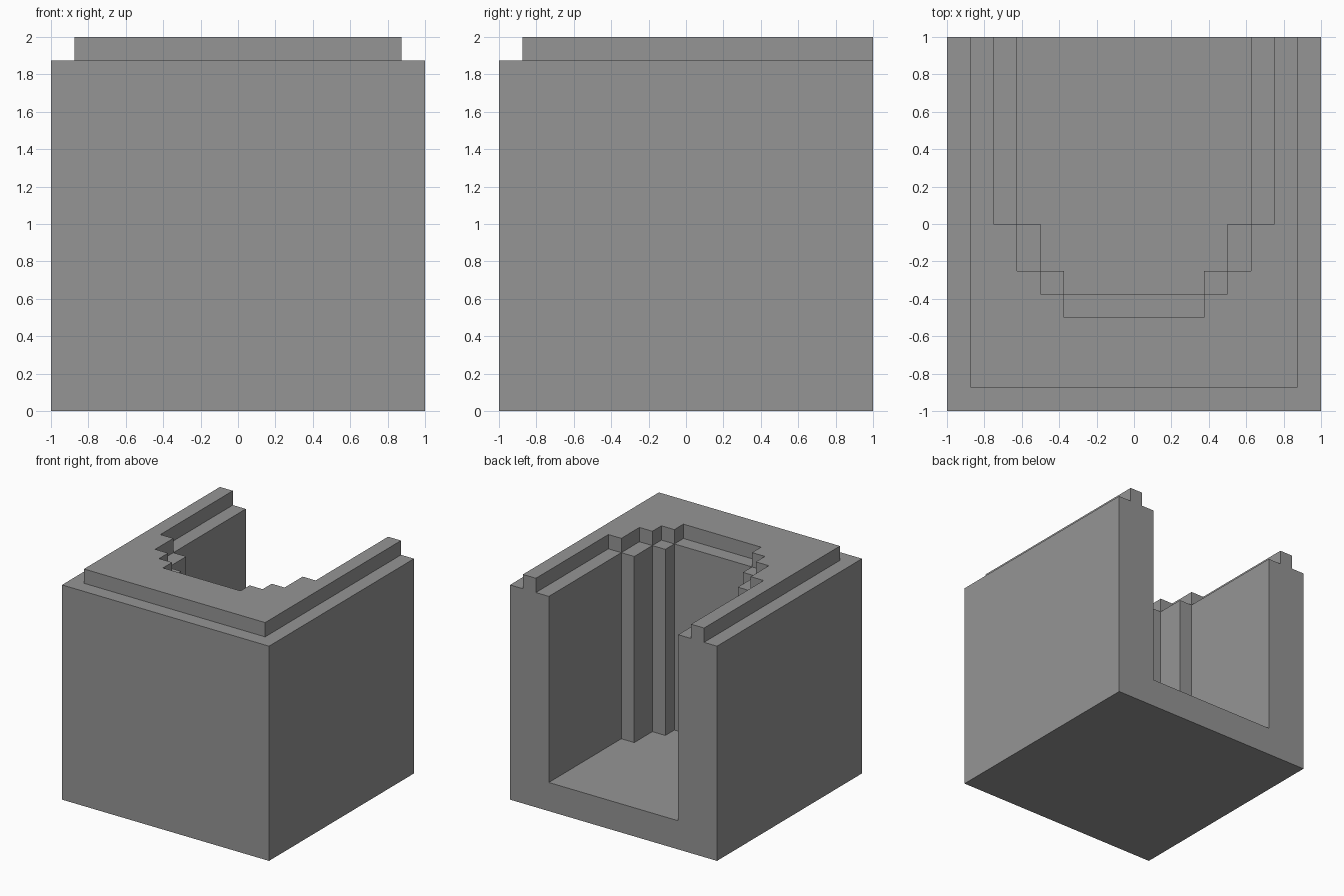
import bpy
import bmesh

cube = bpy.data.objects.get("Cube")
if cube:
    bpy.data.objects.remove(cube, do_unlink=True)

grey = bpy.data.materials.new("stone grey")
grey.use_nodes = True
grey.diffuse_color = (0.3, 0.3, 0.3, 1)
grey.node_tree.nodes["Principled BSDF"].inputs["Base Color"].default_value = (0.3, 0.3, 0.3, 1)


def prism(name, half, z0, z1):
    """Extrude a left-right symmetric outline, given by its +x half."""
    outline = half + [(-x, y) for x, y in reversed(half)]
    bm = bmesh.new()
    face = bm.faces.new([bm.verts.new((x, y, z0)) for x, y in outline])
    top = bmesh.ops.extrude_face_region(bm, geom=[face])["geom"]
    bmesh.ops.translate(bm, vec=(0, 0, z1 - z0),
                        verts=[v for v in top if isinstance(v, bmesh.types.BMVert)])
    bmesh.ops.recalc_face_normals(bm, faces=bm.faces)
    mesh = bpy.data.meshes.new(name)
    bm.to_mesh(mesh)
    bm.free()
    mesh.materials.append(grey)
    obj = bpy.data.objects.new(name, mesh)
    bpy.context.collection.objects.link(obj)
    return obj


def cut(target, cutter):
    """Subtract the cutter for good and remove it."""
    cutter.hide_render = True
    mod = target.modifiers.new("cut", 'BOOLEAN')
    mod.operation = 'DIFFERENCE'
    mod.solver = 'EXACT'
    mod.object = cutter
    bpy.context.view_layer.objects.active = target
    bpy.ops.object.modifier_apply(modifier=mod.name)
    bpy.data.objects.remove(cutter, do_unlink=True)


FLOOR, SHOULDER, TOP = 0.25, 1.875, 2.0
OVER = 1.2  # cutters run out past the open back

# Solid block
block = prism("hollow_block", [(1, -1), (1, 1)], 0, TOP)

# Step around the outside of the top rim, open at the back
rim = [(OVER, OVER), (0.875, OVER), (0.875, -0.875)]
outside = [(-x, y) for x, y in rim] + [(-OVER, -OVER)]
cut(block, prism("rim_cutter",
                 [(0.875, -0.875), (0.875, OVER), (OVER, OVER), (OVER, -OVER)][::-1],
                 SHOULDER, TOP + 0.2))

# Stepped pocket down to the floor
cut(block, prism("pocket_cutter",
                 [(0.375, -0.375), (0.375, -0.25), (0.5, -0.25), (0.5, 0),
                  (0.625, 0), (0.625, OVER)], FLOOR, TOP + 0.2))

# Wider stepped recess behind the rim
cut(block, prism("recess_cutter",
                 [(0.375, -0.5), (0.375, -0.375), (0.5, -0.375), (0.5, -0.25),
                  (0.625, -0.25), (0.625, 0), (0.75, 0), (0.75, OVER)],
                 SHOULDER, TOP + 0.2))
